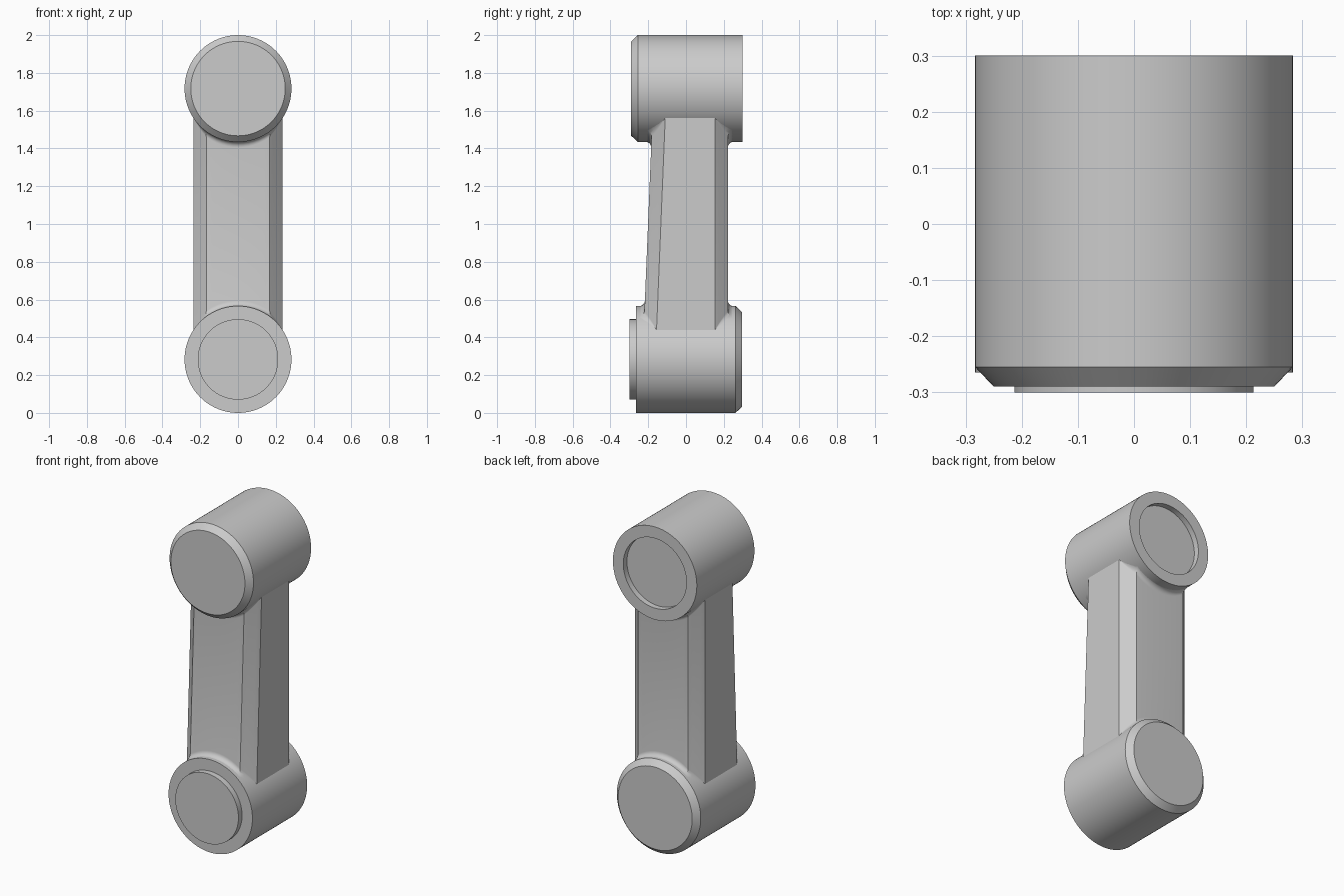
import bpy
import bmesh
from math import sin, cos, pi, sqrt

if "Cube" in bpy.data.objects:
    bpy.data.objects.remove(bpy.data.objects["Cube"], do_unlink=True)

R = 0.283            # joint radius
LOW, HIGH = R, 2 - R  # joint axis heights
FILLET = 0.03

grey = bpy.data.materials.new("light grey")
grey.use_nodes = True
grey.diffuse_color = (0.6, 0.6, 0.6, 1)
grey.node_tree.nodes["Principled BSDF"].inputs["Base Color"].default_value = (0.6, 0.6, 0.6, 1)


def loft(name, rings, angle):
    """Skin closed rings of points into a capped, edge-sharp smooth mesh."""
    bm = bmesh.new()
    loops = [[bm.verts.new(p) for p in ring] for ring in rings]
    n = len(loops[0])
    for a, b in zip(loops, loops[1:]):
        for i in range(n):
            j = (i + 1) % n
            bm.faces.new((a[i], a[j], b[j], b[i]))
    bm.faces.new(loops[0])
    bm.faces.new(loops[-1])
    bmesh.ops.recalc_face_normals(bm, faces=bm.faces)
    mesh = bpy.data.meshes.new(name)
    bm.to_mesh(mesh)
    bm.free()
    mesh.materials.append(grey)
    obj = bpy.data.objects.new(name, mesh)
    bpy.context.collection.objects.link(obj)
    bpy.ops.object.select_all(action='DESELECT')
    obj.select_set(True)
    bpy.context.view_layer.objects.active = obj
    bpy.ops.object.shade_smooth_by_angle(angle=angle)
    return obj


def joint(name, zc, profile, segments=96):
    """Turn a (radius, y) profile around a front-to-back axis."""
    turns = [2 * pi * i / segments for i in range(segments)]
    loft(name, [[(r * cos(t), y, zc + r * sin(t)) for t in turns]
                for r, y in profile], 0.5)


# Lower joint: raised boss in front, chamfer at the back
joint("lower_joint", LOW, [(0.213, -0.3), (0.213, -0.265), (R, -0.265),
                           (R, 0.262), (0.25, 0.297)])

# Upper joint: chamfer in front, round recess at the back
joint("upper_joint", HIGH, [(0.25, -0.29), (R, -0.255), (R, 0.3),
                            (0.213, 0.3), (0.213, 0.265)])

# Link: chamfered bar with a tapering front, filleted into both joints
HALF, CHAMFER, BACK = 0.236, 0.068, 0.222
FLAT = HALF - CHAMFER
MITRE = 0.414

# Corners: x, front/back side, inset from that side, fillet strength
corners = [(HALF, -1, CHAMFER, 0), (HALF, 1, CHAMFER, 0), (FLAT, 1, 0, 1), (-FLAT, 1, 0, 1),
           (-HALF, 1, CHAMFER, 0), (-HALF, -1, CHAMFER, 0), (-FLAT, -1, 0, 1), (FLAT, -1, 0, 1)]
outline = []
for i, c in enumerate(corners):
    d = corners[(i + 1) % len(corners)]
    steps = 1 if c[0] == d[0] else 12 if c[1] == d[1] and c[2] == d[2] == 0 else 4
    if c[1] == d[1]:
        outline += [tuple(u + (v - u) * k / steps for u, v in zip(c, d)) for k in range(steps)]
    else:
        outline.append(c)


def section(offset, lift, upper, flat_z=None):
    """Bar outline grown by offset, following a joint's curve at height lift."""
    ring = []
    for x, side, inset, strength in outline:
        px = x + offset * strength * MITRE * x / FLAT
        rise = sqrt(R * R - px * px) + lift * strength - 0.001
        z = HIGH - rise if upper else LOW + rise
        if flat_z is not None:
            z = flat_z
        front = 0.242 - 0.041 * z
        depth = BACK if side > 0 else front
        ring.append((px, side * (depth - inset + offset * strength), z))
    return ring


arc = [pi / 2 * k / 6 for k in range(7)]
curve = [(FILLET * (1 - sin(a)), FILLET * (1 - cos(a))) for a in arc]
rings = [section(0, 0, False, LOW + 0.1)]
rings += [section(o, h, False) for o, h in curve]
rings += [section(o, h, True) for o, h in reversed(curve)]
rings.append(section(0, 0, True, HIGH - 0.1))
loft("link", rings, 0.6)
